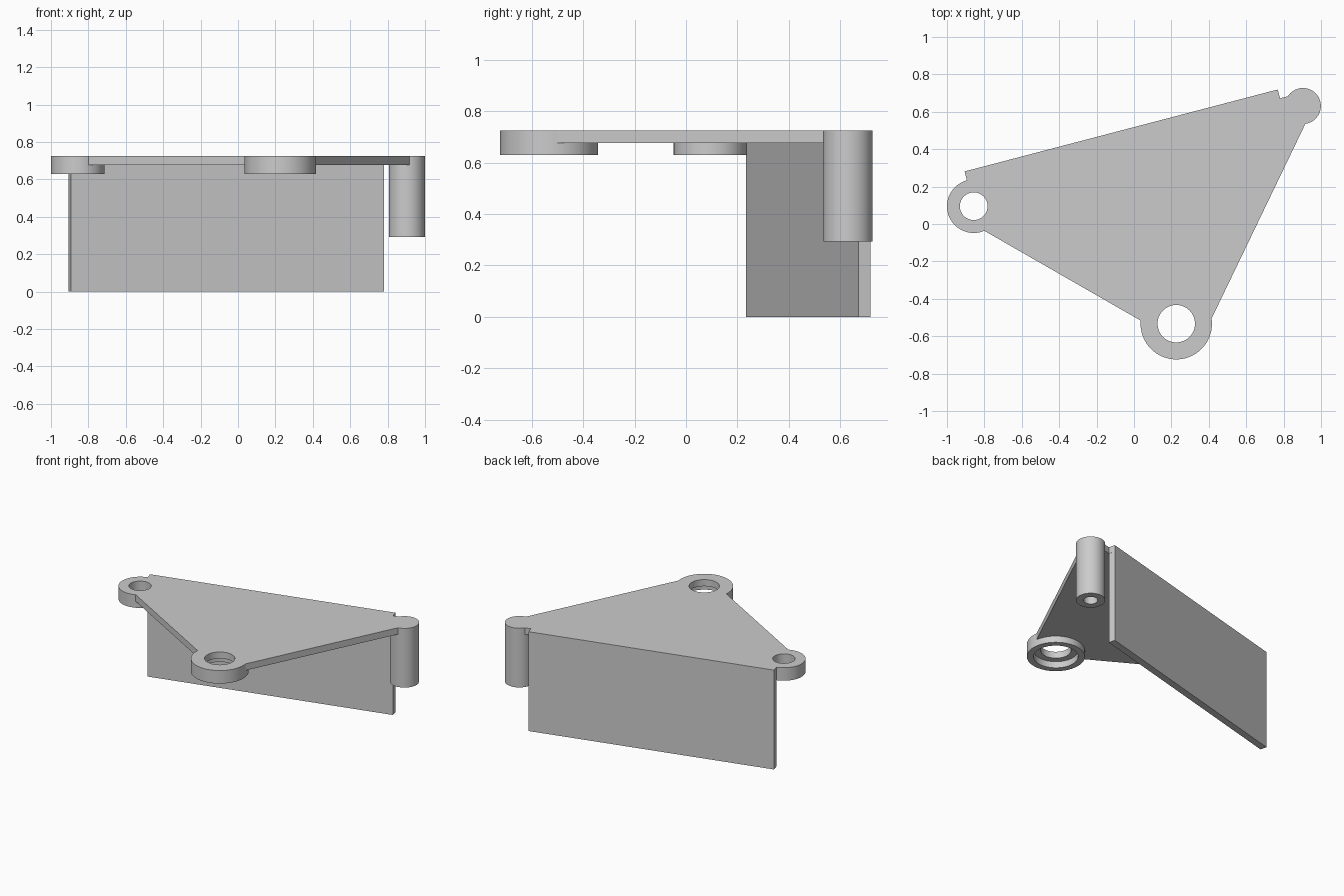
import bpy, bmesh, math
from mathutils import Vector

cube = bpy.data.objects.get("Cube")
if cube:
    bpy.data.objects.remove(cube, do_unlink=True)

TOP, PLATE_Z, RING_Z, BOSS_Z = 0.725, 0.677, 0.63, 0.293
SMALL, LARGE, POST = (-0.857, 0.095), (0.226, -0.533), (0.903, 0.631)

grey = bpy.data.materials.new("grey")
grey.use_nodes = True
colour = (0.6, 0.6, 0.6, 1)
grey.diffuse_color = colour
grey.node_tree.nodes["Principled BSDF"].inputs["Base Color"].default_value = colour


def prism(name, outline, z0, z1):
    """Extrude a flat outline from z0 to z1."""
    bm = bmesh.new()
    face = bm.faces.new([bm.verts.new((x, y, z0)) for x, y in outline])
    ext = bmesh.ops.extrude_face_region(bm, geom=[face])
    top = [v for v in ext["geom"] if isinstance(v, bmesh.types.BMVert)]
    bmesh.ops.translate(bm, verts=top, vec=(0, 0, z1 - z0))
    bmesh.ops.recalc_face_normals(bm, faces=bm.faces)
    mesh = bpy.data.meshes.new(name)
    bm.to_mesh(mesh)
    bm.free()
    mesh.materials.append(grey)
    ob = bpy.data.objects.new(name, mesh)
    bpy.context.collection.objects.link(ob)
    return ob


def disc(name, centre, r, z0, z1, n=72):
    pts = [(centre[0] + r * math.cos(math.tau * i / n),
            centre[1] + r * math.sin(math.tau * i / n)) for i in range(n)]
    return prism(name, pts, z0, z1)


def combine(target, tool, operation):
    """Apply a boolean and discard the tool."""
    tool.hide_render = True
    mod = target.modifiers.new(tool.name, "BOOLEAN")
    mod.operation, mod.solver, mod.object = operation, "EXACT", tool
    bpy.ops.object.select_all(action="DESELECT")
    bpy.context.view_layer.objects.active = target
    target.select_set(True)
    bpy.ops.object.modifier_apply(modifier=mod.name)
    bpy.data.objects.remove(tool, do_unlink=True)


# Triangular top plate, its corners running into the lugs
bracket = prism("mounting_bracket", [
    (-0.906, 0.281), (0.768, 0.719), (0.781, 0.672), (0.86, 0.693), POST,
    (0.917, 0.537), (0.42, -0.495), (0.38, -0.578), (0.10, -0.553),
    (0.035, -0.516), (-0.794, -0.04), (-0.83, -0.019), (-0.88, 0.185)],
    PLATE_Z, TOP)

# Back wall hanging from the long edge
a, b = Vector((-0.906, 0.281)), Vector((0.768, 0.719))
along = (b - a).normalized()
inward = Vector((along.y, -along.x)) * 0.049
wall = prism("back_wall", [a, b, b + inward, a + inward], 0, TOP)

# Lugs and the long screw post
for part in (wall,
             disc("small_lug", SMALL, 0.143, RING_Z, TOP),
             disc("large_lug", LARGE, 0.191, RING_Z, TOP),
             disc("screw_post", POST, 0.096, BOSS_Z, TOP)):
    combine(bracket, part, "UNION")

# Through holes, the counterbore and the blind screw hole
for hole in (disc("small_hole", SMALL, 0.074, 0.5, 0.9),
             disc("large_hole", LARGE, 0.1, 0.5, 0.9),
             disc("counterbore", LARGE, 0.147, 0.5, PLATE_Z),
             disc("screw_hole", POST, 0.047, 0.2, PLATE_Z)):
    combine(bracket, hole, "DIFFERENCE")

bpy.ops.object.shade_smooth_by_angle(angle=math.radians(30))
